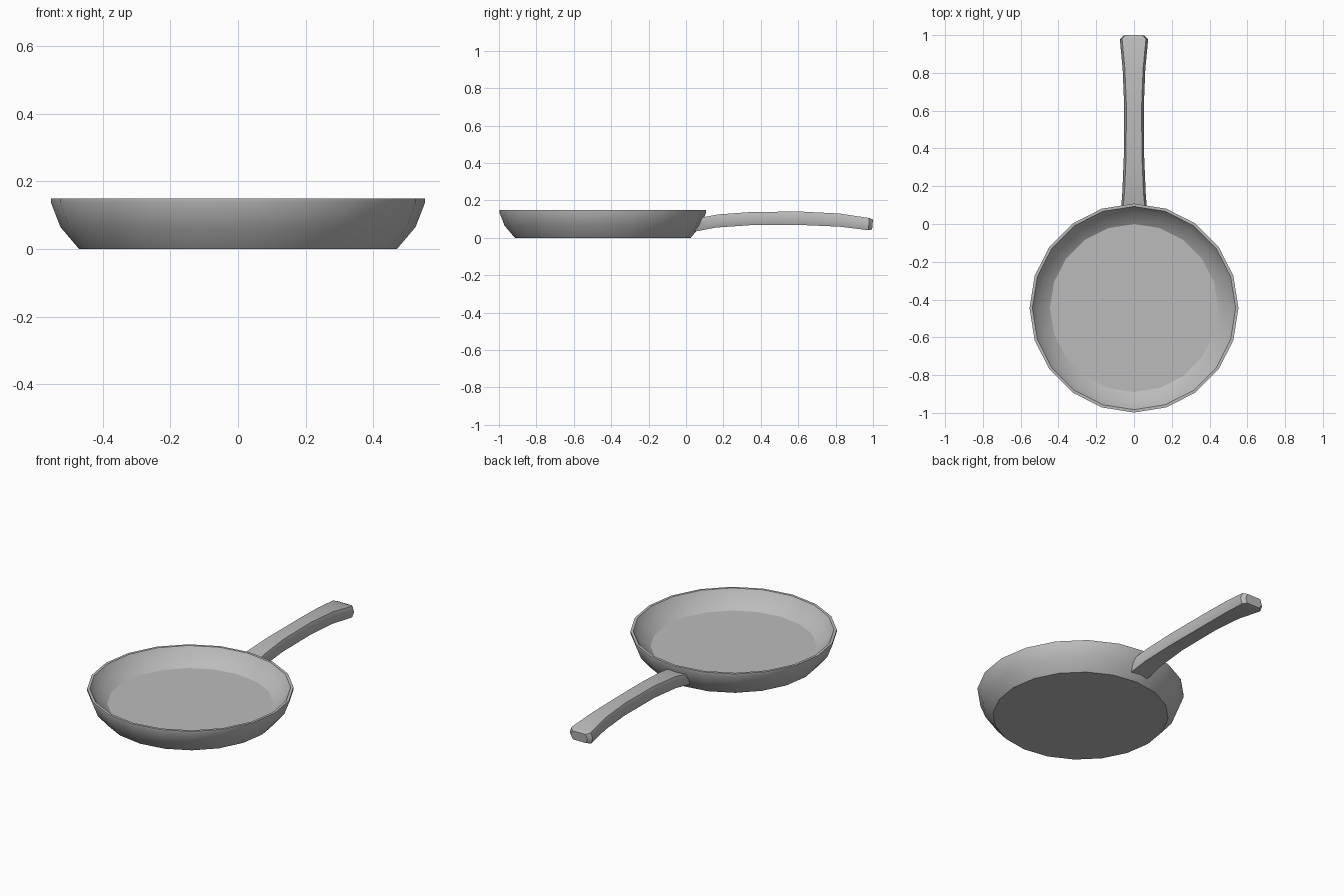
import bpy, bmesh
from math import sin, cos, pi, radians

cube = bpy.data.objects.get("Cube")
if cube:
    bpy.data.objects.remove(cube, do_unlink=True)


def make_material(name, value):
    mat = bpy.data.materials.new(name)
    mat.use_nodes = True
    color = (value, value, value, 1)
    mat.diffuse_color = color
    mat.node_tree.nodes["Principled BSDF"].inputs["Base Color"].default_value = color
    return mat


def loft(name, rings, mat, angle):
    """Skin a list of closed rings and cap both ends."""
    bm = bmesh.new()
    loops = [[bm.verts.new(p) for p in ring] for ring in rings]
    n = len(loops[0])
    for a, b in zip(loops, loops[1:]):
        for i in range(n):
            j = (i + 1) % n
            bm.faces.new((a[i], a[j], b[j], b[i]))
    bm.faces.new(loops[0])
    bm.faces.new(loops[-1])
    bmesh.ops.recalc_face_normals(bm, faces=bm.faces)
    mesh = bpy.data.meshes.new(name)
    bm.to_mesh(mesh)
    bm.free()
    mesh.materials.append(mat)
    obj = bpy.data.objects.new(name, mesh)
    bpy.context.collection.objects.link(obj)
    bpy.ops.object.select_all(action="DESELECT")
    obj.select_set(True)
    bpy.context.view_layer.objects.active = obj
    bpy.ops.object.shade_smooth_by_angle(angle=radians(angle))
    return obj


metal = make_material("grey metal", 0.5)

# Pan body: outer wall, rim, inner wall and floor as (radius, height)
SIDES = 20
CENTRE_Y = -0.445
profile = [(0.47, 0), (0.525, 0.065), (0.553, 0.137), (0.553, 0.15),
           (0.538, 0.15), (0.505, 0.1), (0.445, 0.06)]
pan_rings = [[(r * cos(2 * pi * i / SIDES), CENTRE_Y + r * sin(2 * pi * i / SIDES), z)
              for i in range(SIDES)] for r, z in profile]
loft("pan_body", pan_rings, metal, 30)

# Handle stations: bottom y, top y, bottom z, top z, half width
stations = [(0.03, 0.08, 0.03, 0.108, 0.07), (0.16, 0.17, 0.055, 0.125, 0.062),
            (0.35, 0.36, 0.068, 0.139, 0.054), (0.63, 0.62, 0.068, 0.14, 0.052),
            (0.82, 0.82, 0.06, 0.13, 0.06), (0.975, 0.98, 0.041, 0.106, 0.075),
            (0.995, 1.0, 0.045, 0.098, 0.055)]


def handle_ring(yb, yt, zb, zt, w):
    """Six-sided section, widest at half height."""
    ym, zm, inner = (yb + yt) / 2, (zb + zt) / 2, w - 0.012
    return [(-inner, yb, zb), (inner, yb, zb), (w, ym, zm),
            (inner, yt, zt), (-inner, yt, zt), (-w, ym, zm)]


loft("handle", [handle_ring(*s) for s in stations], metal, 40)
